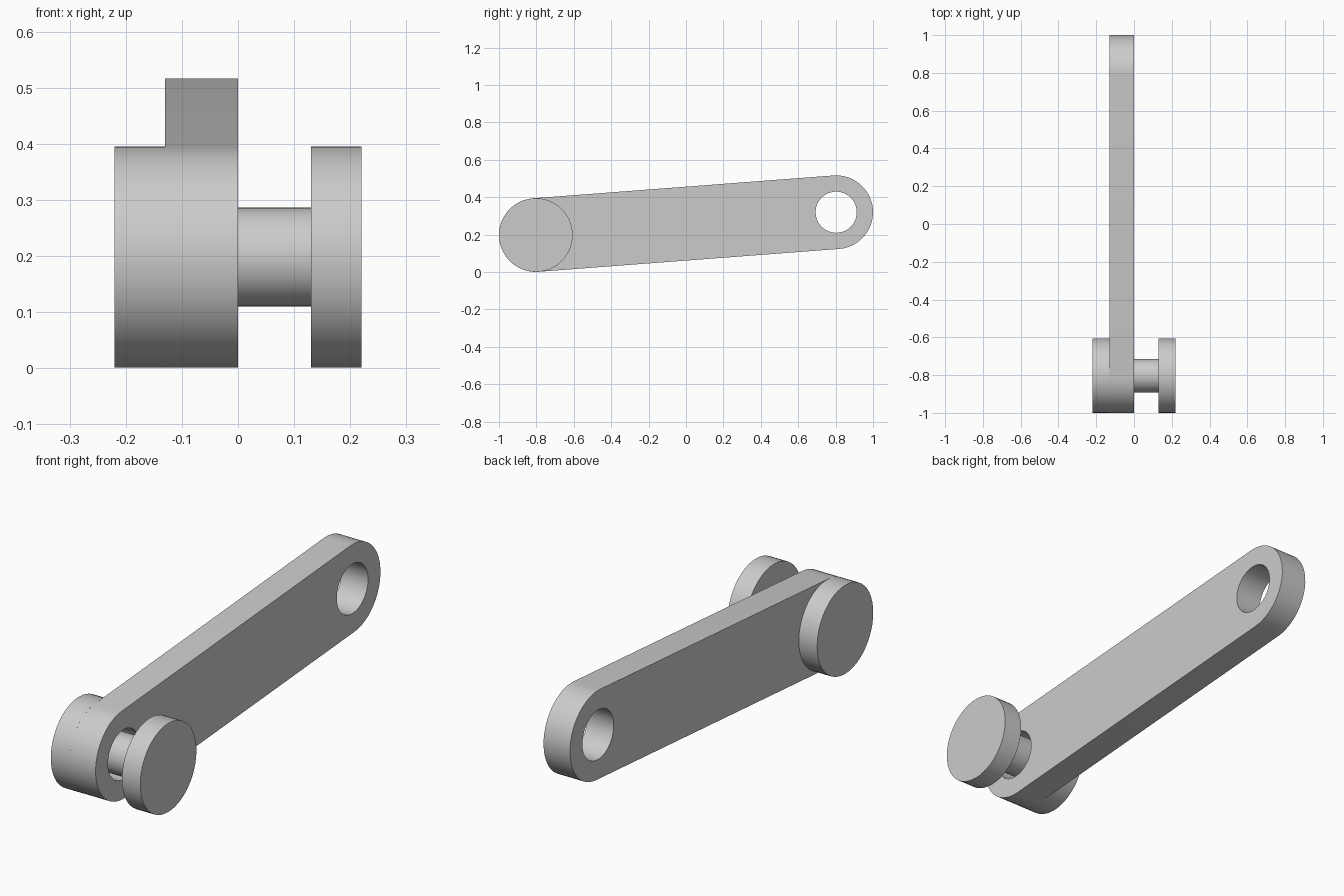
import bpy, bmesh
from math import pi, cos, sin, atan2, radians
from mathutils import Matrix, Vector

cube = bpy.data.objects.get("Cube")
if cube:
    bpy.data.objects.remove(cube)

SEGMENTS = 48
END_R, HOLE_R, PIN_R = 0.197, 0.11, 0.088
FRONT = Vector((-0.803, 0.198))   # pinned end of the link, as (y, z)
BACK = Vector((0.803, 0.32))      # free end of the link, as (y, z)

steel = bpy.data.materials.new("light_grey")
steel.use_nodes = True
grey = (0.6, 0.6, 0.6, 1)
steel.diffuse_color = grey
steel.node_tree.nodes["Principled BSDF"].inputs["Base Color"].default_value = grey


def add_part(name, bm):
    """Clean up a bmesh and add it to the scene with smooth rounds and sharp rims."""
    bmesh.ops.remove_doubles(bm, verts=bm.verts, dist=0.0001)
    bmesh.ops.recalc_face_normals(bm, faces=bm.faces)
    mesh = bpy.data.meshes.new(name)
    bm.to_mesh(mesh)
    bm.free()
    mesh.shade_smooth()
    mesh.set_sharp_from_angle(angle=radians(30))
    mesh.materials.append(steel)
    obj = bpy.data.objects.new(name, mesh)
    bpy.context.collection.objects.link(obj)
    return obj


def arc(center, radius, start, sweep, count):
    return [center + radius * Vector((cos(a), sin(a)))
            for a in (start + sweep * i / count for i in range(count + 1))]


# Link: rounded bar outline with a hole at each end, extruded across x
tilt = atan2(BACK.y - FRONT.y, BACK.x - FRONT.x)
half = SEGMENTS // 2
outline = (arc(BACK, END_R, tilt - pi / 2, pi, half)
           + arc(FRONT, END_R, tilt + pi / 2, pi, half))
holes = [arc(c, HOLE_R, 0, 2 * pi, SEGMENTS)[:-1] for c in (FRONT, BACK)]

curve = bpy.data.curves.new("link_profile", "CURVE")
curve.dimensions = "2D"
curve.fill_mode = "BOTH"
curve.extrude = 0.065
for loop in [outline] + holes:
    spline = curve.splines.new("POLY")
    spline.points.add(len(loop) - 1)
    for point, p in zip(spline.points, loop):
        point.co = (p.x, p.y, 0, 1)
    spline.use_cyclic_u = True

helper = bpy.data.objects.new("link_helper", curve)
bpy.context.collection.objects.link(helper)
bpy.context.view_layer.update()
flat = helper.evaluated_get(bpy.context.evaluated_depsgraph_get())
bm = bmesh.new()
bm.from_mesh(flat.to_mesh())
flat.to_mesh_clear()
bpy.data.objects.remove(helper)
bpy.data.curves.remove(curve)

# Stand the profile up: its x, y, z become y, z, x
stand = Matrix(((0, 0, 1, -0.065), (1, 0, 0, 0), (0, 1, 0, 0), (0, 0, 0, 1)))
bm.transform(stand)
add_part("link", bm)

# Pin: a shaft with a round head at each end, turned about the x axis
profile = [(-0.22, 0), (-0.22, END_R), (-0.13, END_R), (-0.13, PIN_R)]
profile += [(-x, r) for x, r in reversed(profile)]
bm = bmesh.new()
verts = [bm.verts.new((x, 0, r)) for x, r in profile]
edges = [bm.edges.new(pair) for pair in zip(verts, verts[1:])]
bmesh.ops.spin(bm, geom=verts + edges, cent=(0, 0, 0), axis=(1, 0, 0),
               angle=2 * pi, steps=SEGMENTS)
bm.transform(Matrix.Translation((0, FRONT.x, FRONT.y)))
add_part("pin", bm)
